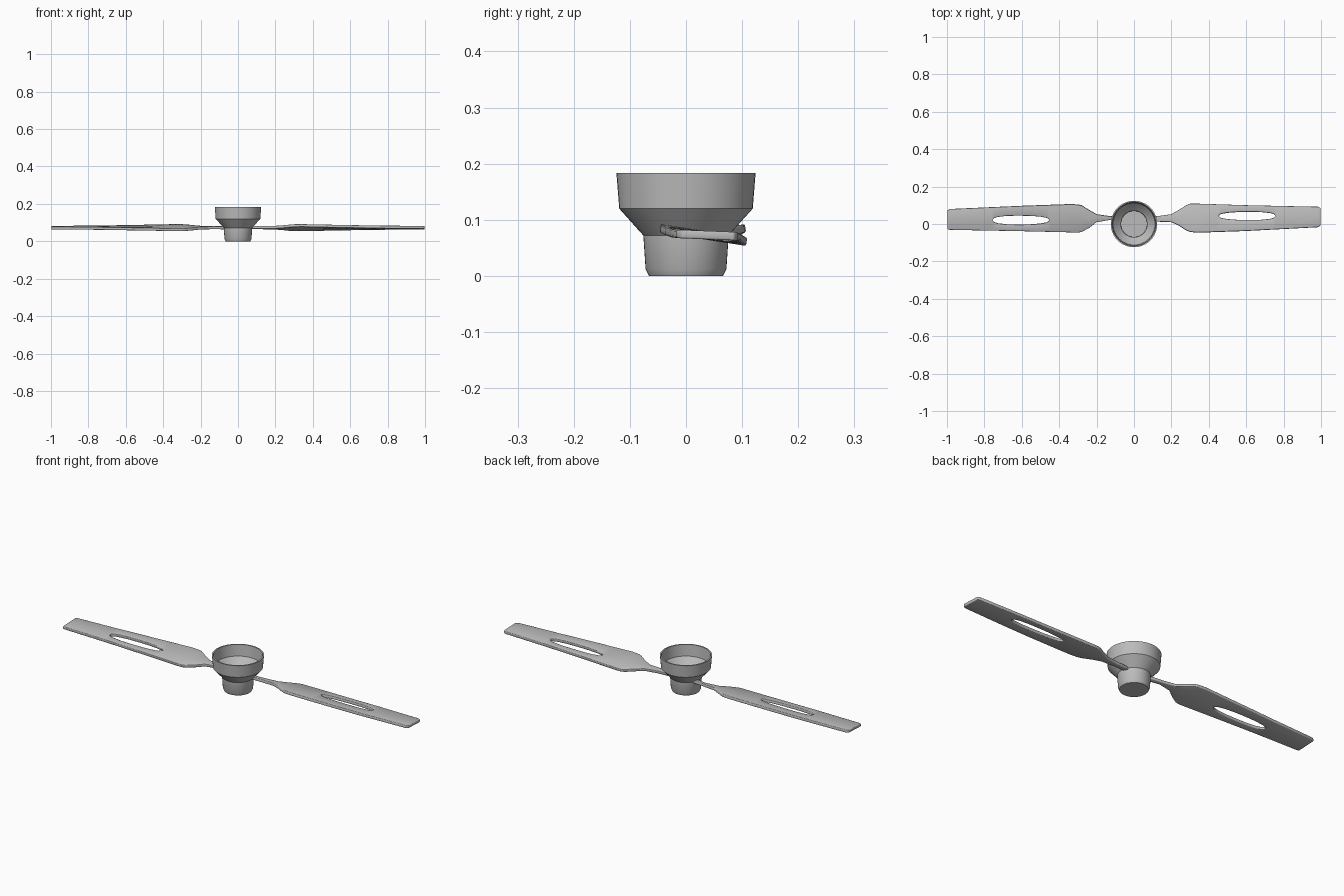
import bpy, bmesh, math

cube = bpy.data.objects.get("Cube")
if cube:
    bpy.data.objects.remove(cube, do_unlink=True)

grey = bpy.data.materials.new("plain grey")
grey.use_nodes = True
COLOUR = (0.5, 0.5, 0.5, 1)
grey.diffuse_color = COLOUR
grey.node_tree.nodes["Principled BSDF"].inputs["Base Color"].default_value = COLOUR


def finish(bm, name):
    """Turn a bmesh into a named, shaded object."""
    bmesh.ops.remove_doubles(bm, verts=bm.verts, dist=1e-5)
    bmesh.ops.recalc_face_normals(bm, faces=bm.faces)
    mesh = bpy.data.meshes.new(name)
    bm.to_mesh(mesh)
    bm.free()
    mesh.materials.append(grey)
    obj = bpy.data.objects.new(name, mesh)
    bpy.context.collection.objects.link(obj)
    bpy.ops.object.select_all(action='DESELECT')
    obj.select_set(True)
    bpy.context.view_layer.objects.active = obj
    bpy.ops.object.shade_smooth_by_angle(angle=math.radians(30))
    return obj


def lathe(name, profile, steps=48):
    """Spin an (r, z) profile about the z axis."""
    bm = bmesh.new()
    verts = [bm.verts.new((r, 0, z)) for r, z in profile]
    edges = [bm.edges.new(pair) for pair in zip(verts, verts[1:])]
    bmesh.ops.spin(bm, geom=verts + edges, cent=(0, 0, 0), axis=(0, 0, 1),
                   angle=2 * math.pi, steps=steps)
    return finish(bm, name)


# Hollow stepped hub cup: outside from the base up, then inside down to the floor
lathe("hub_cup", [
    (0, 0), (0.066, 0), (0.072, 0.012), (0.076, 0.072), (0.086, 0.083),
    (0.119, 0.12), (0.124, 0.183), (0.117, 0.183), (0.112, 0.124),
    (0.083, 0.09), (0.071, 0.08), (0.069, 0.02), (0, 0.02)])

# Half width of the blade slot along the span
SLOT = [(0.45, 0), (0.465, 0.5), (0.5, 0.78), (0.55, 0.95), (0.62, 1),
        (0.68, 0.95), (0.73, 0.7), (0.75, 0.4), (0.757, 0)]


def lerp_table(table, x):
    """Interpolate every column of a table at span x."""
    for a, b in zip(table, table[1:]):
        if x <= b[0]:
            t = (x - a[0]) / (b[0] - a[0])
            return [p + (q - p) * t for p, q in zip(a[1:], b[1:])]
    return list(table[-1][1:])


def blade(name, side, outline, slot_y, slot_half, pitch):
    """Slotted sheet with a narrow root arm; outline rows are span, front y, back y."""
    spans = sorted({row[0] for row in outline} | {row[0] for row in SLOT})
    bm = bmesh.new()
    rows = []
    for x in spans:
        front, back = lerp_table(outline, x)
        in_slot = SLOT[0][0] < x < SLOT[-1][0]
        half = slot_half * lerp_table(SLOT, x)[0] if in_slot else 0
        inside = slot_y if SLOT[0][0] <= x <= SLOT[-1][0] else (front + back) / 2
        twist = pitch * max(0.25, 1 - abs(x - 0.32) * 1.4)
        rows.append([bm.verts.new((side * x, y, 0.073 + twist * (0.03 - y)))
                     for y in (front, inside - half, inside + half, back)])
    for a, b in zip(rows, rows[1:]):
        for i in (0, 2):
            bm.faces.new((a[i], b[i], b[i + 1], a[i + 1]))
    obj = finish(bm, name)
    solid = obj.modifiers.new("thickness", 'SOLIDIFY')
    solid.thickness = 0.015
    solid.offset = 0
    bevel = obj.modifiers.new("soft edge", 'BEVEL')
    bevel.width = 0.003
    bevel.segments = 2
    bevel.limit_method = 'ANGLE'
    bevel.angle_limit = math.radians(50)


blade("left_blade", 1, [
    (0.065, 0.012, 0.038), (0.13, 0.013, 0.042), (0.2, 0.01, 0.052),
    (0.24, -0.008, 0.075), (0.28, -0.034, 0.1), (0.3, -0.042, 0.108),
    (0.34, -0.046, 0.108), (0.6, -0.037, 0.1), (0.985, -0.017, 0.092),
    (0.997, -0.008, 0.086)], 0.043, 0.022, 0.16)

blade("right_blade", -1, [
    (0.065, 0.012, 0.036), (0.13, 0.022, 0.042), (0.2, 0.01, 0.052),
    (0.24, -0.02, 0.075), (0.28, -0.042, 0.1), (0.3, -0.045, 0.104),
    (0.34, -0.044, 0.106), (0.6, -0.038, 0.097), (0.985, -0.031, 0.08),
    (0.997, -0.028, 0.074)], 0.021, 0.024, -0.16)
